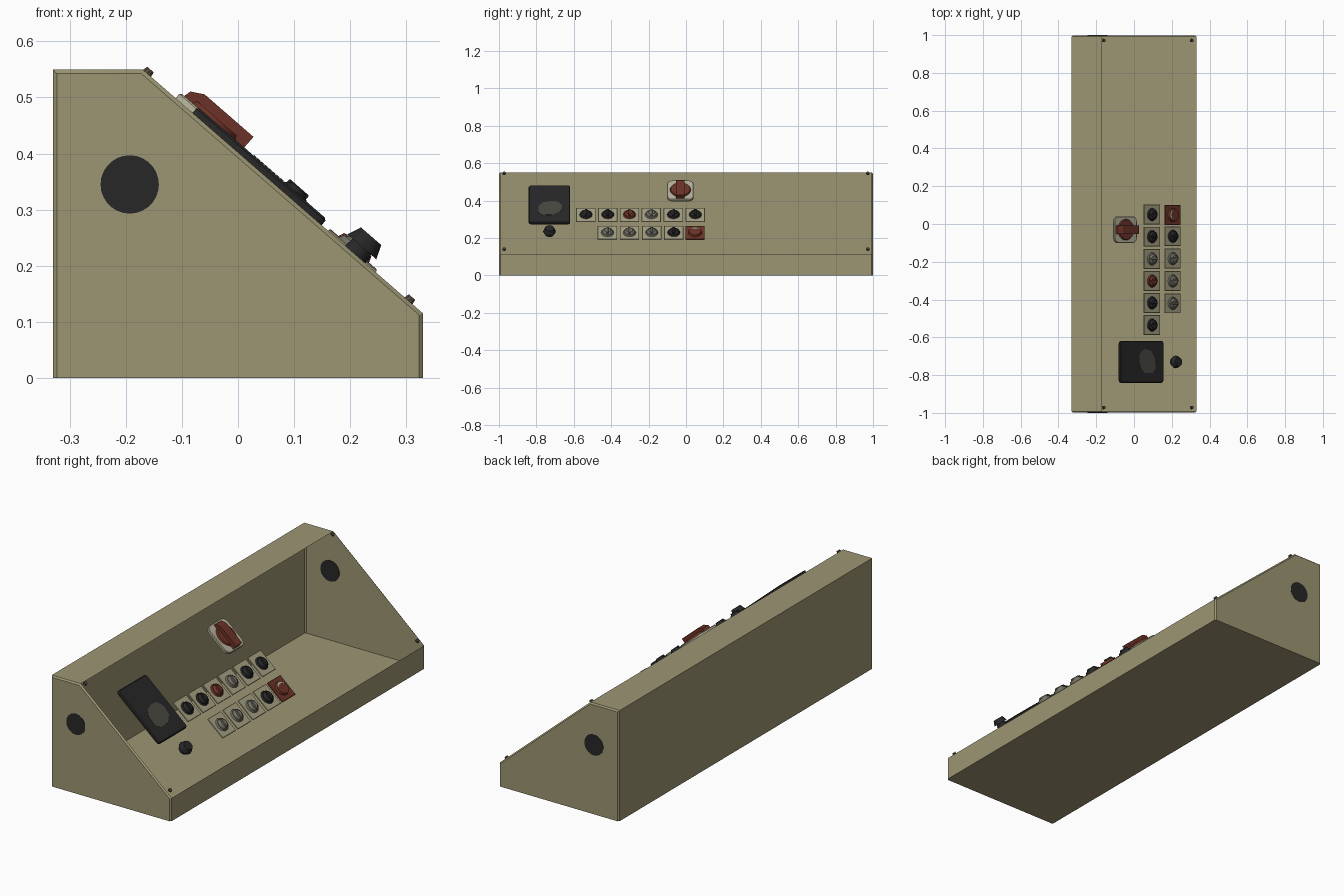
import bpy, bmesh, math
from mathutils import Matrix, Vector

if "Cube" in bpy.data.objects:
    bpy.data.objects.remove(bpy.data.objects["Cube"])

def material(name, r, g, b):
    m = bpy.data.materials.new(name)
    m.diffuse_color = (r, g, b, 1)
    m.use_nodes = True
    m.node_tree.nodes["Principled BSDF"].inputs["Base Color"].default_value = m.diffuse_color
    return m

KHAKI = material("khaki paint", 0.335, 0.305, 0.172)
PLATE = material("light khaki plate", 0.37, 0.345, 0.22)
IVORY = material("ivory", 0.46, 0.44, 0.32)
BLACK = material("black plastic", 0.02, 0.02, 0.021)
RED = material("dark red", 0.15, 0.032, 0.02)
GREY = material("grey plastic", 0.17, 0.165, 0.13)
GLASS = material("screen glare", 0.065, 0.064, 0.052)
METAL = material("dark metal", 0.09, 0.07, 0.05)

# Panel frame: local x runs down the slope, local z leaves the panel
TOP, LOW = Vector((-0.17, 0, 0.55)), Vector((0.33, 0, 0.115))
ANGLE = math.atan2(TOP.z - LOW.z, LOW.x - TOP.x)
PANEL = Matrix.Translation(TOP) @ Matrix.Rotation(ANGLE, 4, 'Y')

def u_at(x):
    return (x - TOP.x) / math.cos(ANGLE)

def finish(name, bm, mat, matrix=PANEL):
    bmesh.ops.recalc_face_normals(bm, faces=bm.faces)
    me = bpy.data.meshes.new(name)
    bm.to_mesh(me)
    bm.free()
    me.materials.append(mat)
    for p in me.polygons:
        p.use_smooth = True
    me.set_sharp_from_angle(angle=math.radians(30))
    ob = bpy.data.objects.new(name, me)
    ob.matrix_world = matrix
    bpy.context.collection.objects.link(ob)
    return ob

def box(name, u, y, h, du, dy, dh, mat, corner=0.0, rim=0.0):
    """Slab standing on height h, with optional rounded corners and rim."""
    bm = bmesh.new()
    bmesh.ops.create_cube(bm, size=1, matrix=Matrix.Translation((u, y, h + dh / 2))
                          @ Matrix.Diagonal((du, dy, dh, 1)))
    if corner:
        edges = [e for e in bm.edges
                 if abs(e.verts[0].co.z - e.verts[1].co.z) > dh * 0.5]
        bmesh.ops.bevel(bm, geom=edges, offset=corner, segments=3, profile=0.5, affect='EDGES')
    if rim:
        edges = [e for e in bm.edges if all(v.co.z > h + dh * 0.9 for v in e.verts)]
        bmesh.ops.bevel(bm, geom=edges, offset=rim, segments=1, affect='EDGES')
    return finish(name, bm, mat)

def disc(name, u, y, h, r1, r2, dh, mat, sides=20):
    bm = bmesh.new()
    bmesh.ops.create_cone(bm, cap_ends=True, segments=sides, radius1=r1, radius2=r2, depth=dh,
                          matrix=Matrix.Translation((u, y, h + dh / 2)))
    return finish(name, bm, mat)

def prism(name, pts, axis, a, b, mat):
    """Extrude a profile: axis 'Y' takes (u, h) points, axis 'Z' takes (u, y)."""
    bm = bmesh.new()
    place = (lambda p, t: (p[0], t, p[1])) if axis == 'Y' else (lambda p, t: (p[0], p[1], t))
    f = bm.faces.new([bm.verts.new(place(p, a)) for p in pts])
    new = bmesh.ops.extrude_face_region(bm, geom=[f])["geom"]
    shift = (0, b - a, 0) if axis == 'Y' else (0, 0, b - a)
    bmesh.ops.translate(bm, vec=shift, verts=[v for v in new if isinstance(v, bmesh.types.BMVert)])
    return finish(name, bm, mat)

# Thin housing, open along the slope, with chamfered end walls
outer = [(-0.33, 0), (0.33, 0), (0.33, 0.115), (-0.17, 0.55), (-0.33, 0.55)]
inner = [(-0.323, 0), (0.323, 0), (0.323, 0.112), (-0.173, 0.543), (-0.323, 0.543)]
bm = bmesh.new()
rings = [[bm.verts.new((x, y, z)) for x, z in pts]
         for pts, y in ((inner, -0.999), (outer, -0.992), (outer, 0.992), (inner, 0.999))]
bm.faces.new(rings[0])
bm.faces.new(rings[3])
for k in range(3):
    for i in range(5):
        if k == 1 and i == 2:      # the open slope
            continue
        j = (i + 1) % 5
        bm.faces.new((rings[k][i], rings[k][j], rings[k + 1][j], rings[k + 1][i]))
finish("housing", bm, KHAKI, Matrix())

# Round speaker grilles on both end walls
for side in (-1, 1):
    bm = bmesh.new()
    bmesh.ops.create_cone(bm, cap_ends=True, segments=28, radius1=0.052, radius2=0.052, depth=0.003,
                          matrix=Matrix.Rotation(math.pi / 2, 4, 'X'))
    finish("speaker_grille", bm, BLACK, Matrix.Translation((-0.193, side * 0.9985, 0.345)))

# Corner screws
for u in (u_at(-0.162), u_at(0.304)):
    for y in (-0.972, 0.972):
        disc("corner_screw", u, y, 0, 0.010, 0.008, 0.009, METAL, 10)

# Display with glare patch
uc = u_at(0.034)
box("display", uc, -0.73, 0, 0.305, 0.222, 0.014, BLACK, 0.014, 0.004)
glare = [(-0.01, -0.035), (0.02, -0.058), (0.075, -0.06), (0.092, -0.035), (0.09, 0.02),
         (0.06, 0.06), (0.015, 0.068), (-0.018, 0.045), (-0.02, 0.0)]
prism("display_glare", [(uc + a, -0.73 + b) for a, b in glare], 'Z', 0.0142, 0.0152, GLASS)

# Knob below the display
uk = u_at(0.209)
disc("display_knob_skirt", uk, -0.73, 0, 0.024, 0.022, 0.018, BLACK)
disc("display_knob", uk, -0.73, 0.018, 0.034, 0.024, 0.025, BLACK, 12)

# Two rows of switches on square plates
def switch(u, y, mat):
    box("switch_plate", u, y, 0, 0.112, 0.104, 0.004, PLATE, 0, 0.002)
    disc("switch_skirt", u, y, 0.004, 0.034, 0.030, 0.009, mat, 16)
    disc("switch_cap", u, y, 0.013, 0.027, 0.017, 0.010, mat, 16)
    box("switch_grip", u, y, 0.013, 0.046, 0.012, 0.012, mat, 0, 0.002)

row1 = zip((-0.535, -0.418, -0.302, -0.185, -0.067, 0.05),
           (BLACK, BLACK, RED, GREY, BLACK, BLACK))
row2 = zip((-0.42, -0.302, -0.183, -0.065), (GREY, GREY, GREY, BLACK))
for y, mat in row1:
    switch(u_at(0.093), y, mat)
ub = u_at(0.203)
for y, mat in row2:
    switch(ub, y, mat)

# Red push button with ivory crescent
yb = 0.048
box("button_plate", ub, yb, 0, 0.112, 0.104, 0.005, RED, 0, 0.002)
disc("red_button", ub, yb, 0.005, 0.036, 0.032, 0.011, RED)
arc = [math.radians(120 + 15 * i) for i in range(9)]
crescent = [(0.030 * math.cos(a), 0.030 * math.sin(a)) for a in arc]
crescent += [(0.016 * math.cos(a) - 0.004, 0.022 * math.sin(a)) for a in reversed(arc)]
prism("button_crescent", [(ub + a, yb + b) for a, b in crescent], 'Z', 0.0162, 0.0172, IVORY)

# Main isolator: ivory plate, red rotor and chamfered lever
box("isolator_plate", 0.157, -0.03, 0, 0.158, 0.142, 0.013, IVORY, 0.028, 0.003)
disc("isolator_rotor", 0.157, -0.03, 0.013, 0.056, 0.052, 0.008, RED, 24)
lever = [(0.087, 0.013), (0.228, 0.013), (0.228, 0.039), (0.1125, 0.039), (0.090, 0.026)]
prism("isolator_lever", lever, 'Y', -0.053, -0.007, RED)
